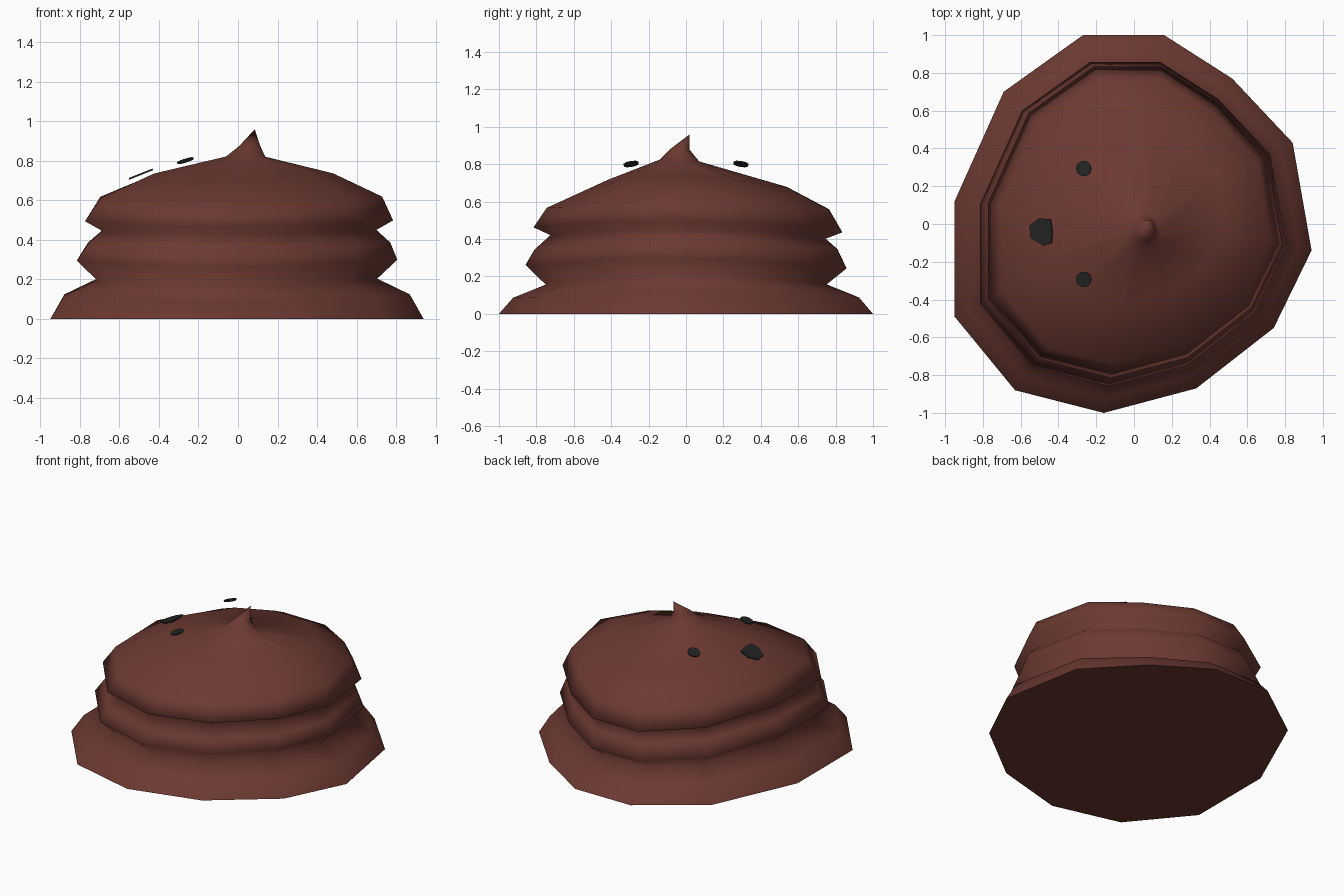
import bpy, bmesh, math
from mathutils import Vector

cube = bpy.data.objects.get("Cube")
if cube:
    bpy.data.objects.remove(cube, do_unlink=True)


def material(name, colour):
    mat = bpy.data.materials.new(name)
    mat.use_nodes = True
    mat.diffuse_color = (*colour, 1)
    mat.node_tree.nodes["Principled BSDF"].inputs["Base Color"].default_value = (*colour, 1)
    return mat


brown = material("brown", (0.15, 0.041, 0.031))
black = material("black", (0.016, 0.018, 0.017))


def add_object(name, bm, mat):
    bmesh.ops.recalc_face_normals(bm, faces=bm.faces[:])
    mesh = bpy.data.meshes.new(name)
    bm.to_mesh(mesh)
    bm.free()
    mesh.materials.append(mat)
    obj = bpy.data.objects.new(name, mesh)
    bpy.context.collection.objects.link(obj)
    return obj


# Irregular twelve-sided plan of the body
PLAN = [(-0.27, 1.0), (0.16, 1.0), (0.52, 0.77), (0.84, 0.43), (0.94, -0.14), (0.74, -0.55),
        (0.33, -0.87), (-0.16, -1.0), (-0.63, -0.88), (-0.95, -0.49), (-0.95, 0.12), (-0.69, 0.70)]

# Layers from the ground up: scale, height, centre x, centre y, saddle wobble, slope in y
LAYERS = [(1, 0, 0, 0, 0, 0),
          (0.925, 0.105, 0, 0, 0.02, 0),
          (0.75, 0.18, 0, 0, 0.025, 0),
          (0.858, 0.275, 0, 0, 0.024, -0.01),
          (0.81, 0.365, 0.01, 0, 0.022, 0),
          (0.735, 0.43, 0.01, 0.01, 0.02, -0.01),
          (0.825, 0.473, 0.01, 0.01, 0.025, -0.014),
          (0.755, 0.59, 0.02, 0.01, 0.03, -0.005),
          (0.48, 0.715, 0.03, 0.06, 0.02, -0.02),
          (0.105, 0.82, 0.04, -0.035, 0, -0.005),
          (0.055, 0.877, 0.06, -0.035, 0, 0)]


def swirl_body():
    bm = bmesh.new()
    rings = []
    for scale, height, cx, cy, wobble, slope in LAYERS:
        ring = []
        for x, y in PLAN:
            a = math.atan2(y, x)
            z = height + wobble * math.cos(2 * a) + slope * math.sin(a)
            ring.append(bm.verts.new((cx + x * scale, cy + y * scale, z)))
        rings.append(ring)
    n = len(PLAN)
    for low, high in zip(rings, rings[1:]):
        for i in range(n):
            j = (i + 1) % n
            bm.faces.new((low[i], low[j], high[j], high[i]))
    # Pointed peak
    tip = bm.verts.new((0.085, 0.02, 0.96))
    for i in range(n):
        bm.faces.new((rings[-1][i], rings[-1][(i + 1) % n], tip))
    for face in bm.faces:
        face.smooth = True
    # Flat underside
    bm.faces.new(rings[0])
    return add_object("swirl_body", bm, brown)


def face_plate(name, outline, centre, normal, thickness=0.009):
    """Thin tilted plate whose outline is given in plan."""
    bm = bmesh.new()
    normal = Vector(normal).normalized()
    cx, cy, cz = centre
    verts = []
    for x, y in outline:
        dz = -(normal.x * (x - cx) + normal.y * (y - cy)) / normal.z
        verts.append(bm.verts.new((x, y, cz + dz)))
    face = bm.faces.new(verts)
    extruded = bmesh.ops.extrude_face_region(bm, geom=[face])
    top = [v for v in extruded["geom"] if isinstance(v, bmesh.types.BMVert)]
    bmesh.ops.translate(bm, verts=top, vec=normal * thickness)
    return add_object(name, bm, black)


swirl_body()

# Eyes on either side of the face
for name, side in (("left_eye", -1), ("right_eye", 1)):
    centre = (-0.265, 0.293 * side, 0.797)
    circle = [(centre[0] + 0.041 * math.cos(math.tau * i / 10),
               centre[1] + 0.041 * math.sin(math.tau * i / 10)) for i in range(10)]
    face_plate(name, circle, centre, (-0.3, 0.15 * side, 1))

# Uneven rounded nose
NOSE = [(-0.50, 0.03), (-0.44, 0.025), (-0.43, -0.04), (-0.435, -0.10),
        (-0.48, -0.113), (-0.545, -0.075), (-0.55, -0.01)]
face_plate("nose", NOSE, (-0.485, -0.04, 0.731), (-0.4, 0, 1))
